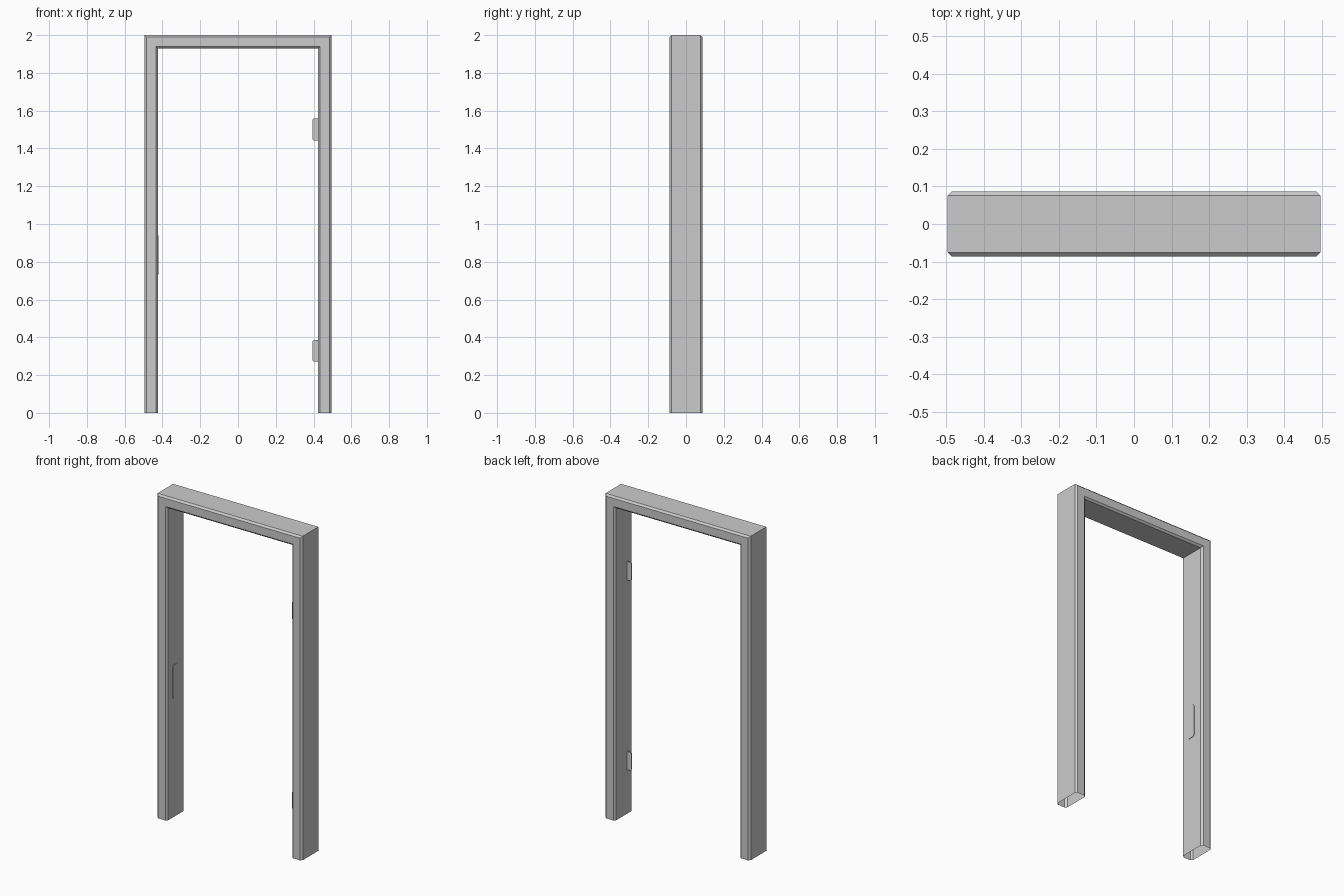
import bpy, bmesh

if "Cube" in bpy.data.objects:
    bpy.data.objects.remove(bpy.data.objects["Cube"])

W, H, D, T, C = 0.496, 2.0, 0.087, 0.072, 0.011   # half width, height, half depth, face width, chamfer
INNER = W - T


def make_object(name, bm):
    bmesh.ops.recalc_face_normals(bm, faces=bm.faces)
    me = bpy.data.meshes.new(name)
    bm.to_mesh(me)
    bm.free()
    ob = bpy.data.objects.new(name, me)
    bpy.context.collection.objects.link(ob)
    return ob


# door frame: chamfered profile (inset from outside, y) swept along a mitred U, open at the feet
profile = [(0, -D + C), (C, -D), (T - C, -D), (T, -D + C),
           (T, D - C), (T - C, D), (C, D), (0, D - C)]
bm = bmesh.new()
rings = []
for side, top in ((-1, False), (-1, True), (1, True), (1, False)):
    rings.append([bm.verts.new((side * (W - d), y, H - d if top else 0)) for d, y in profile])
n = len(profile)
for a, b in zip(rings, rings[1:]):
    for i in range(n):
        j = (i + 1) % n
        bm.faces.new((a[i], a[j], b[j], b[i]))
frame = make_object("door_frame", bm)
# make sure the shell faces outwards
top_face = max(frame.data.polygons, key=lambda p: p.center.z)
if top_face.normal.z < 0:
    frame.data.flip_normals()


def plate(name, outline, thickness):
    """Thin plate: outline of 3D points pushed along a thickness vector."""
    bm = bmesh.new()
    face = bm.faces.new([bm.verts.new(p) for p in outline])
    ext = bmesh.ops.extrude_face_region(bm, geom=[face], use_keep_orig=True)
    verts = [v for v in ext["geom"] if isinstance(v, bmesh.types.BMVert)]
    bmesh.ops.translate(bm, verts=verts, vec=thickness)
    return make_object(name, bm)


def clipped_rect(u0, u1, v0, v1, c):
    return [(u0 + c, v0), (u1 - c, v0), (u1, v0 + c), (u1, v1 - c),
            (u1 - c, v1), (u0 + c, v1), (u0, v1 - c), (u0, v0 + c)]


# hinge leaves standing out of the right jamb
for name, z0, z1 in (("lower_hinge", 0.272, 0.385), ("upper_hinge", 1.443, 1.558)):
    pts = clipped_rect(0.395, INNER + 0.012, z0, z1, 0.006)
    plate(name, [(x, -0.036, z) for x, z in pts], (0, 0.006, 0))

# strike plate on the left jamb
pts = clipped_rect(-0.035, 0.022, 0.733, 0.94, 0.01)
plate("strike_plate", [(-INNER - 0.002, y, z) for y, z in pts], (0.005, 0, 0))
